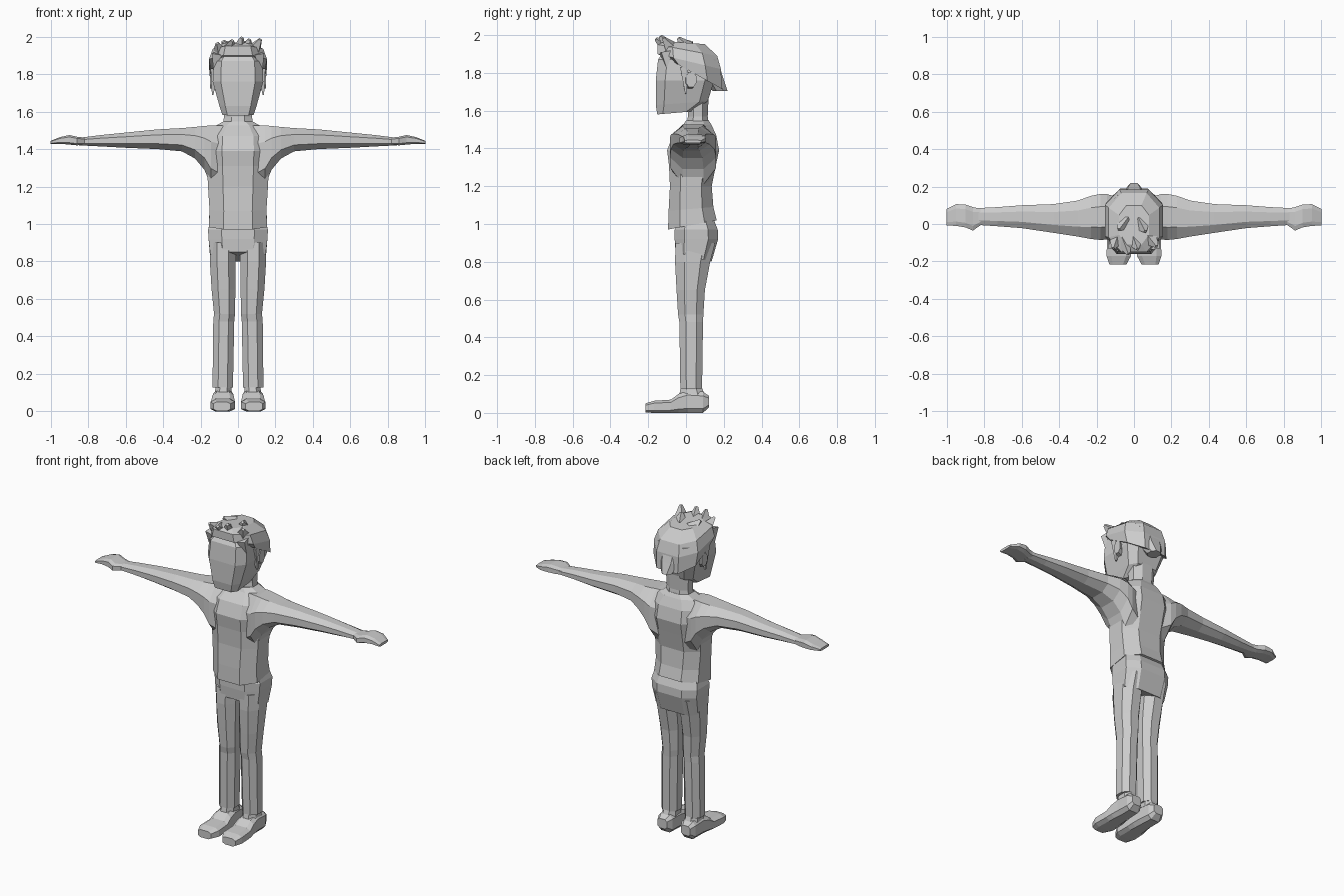
import bpy, bmesh
from mathutils import Vector


def make(name, bm):
    bmesh.ops.recalc_face_normals(bm, faces=bm.faces)
    me = bpy.data.meshes.new(name)
    bm.to_mesh(me)
    bm.free()
    ob = bpy.data.objects.new(name, me)
    bpy.context.collection.objects.link(ob)
    return ob


def loft(name, axis, rows, k=0.45, s=1):
    """Eight-sided loft along an axis. Row: position, min/max of the two other axes, optional tilt."""
    corners = [(1, k), (k, 1), (-k, 1), (-1, k), (-1, -k), (-k, -1), (k, -1), (1, -k)]
    bm = bmesh.new()
    rings = []
    for p, a0, a1, b0, b1, *tilt in rows:
        ring = []
        for u, v in corners:
            a = (a0 + a1) / 2 + u * (a1 - a0) / 2
            b = (b0 + b1) / 2 + v * (b1 - b0) / 2
            q = p + (tilt[0] * v if tilt else 0)
            x, y, z = {'x': (q, a, b), 'y': (a, q, b), 'z': (a, b, q)}[axis]
            ring.append(bm.verts.new((s * x, y, z)))
        rings.append(ring)
    for r0, r1 in zip(rings, rings[1:]):
        for i in range(8):
            j = (i + 1) % 8
            bm.faces.new((r0[i], r0[j], r1[j], r1[i]))
    bm.faces.new(rings[0])
    bm.faces.new(rings[-1])
    return make(name, bm)


def tuft(name, base, tip, r):
    """Four-sided pointed lock of hair."""
    d = Vector(tip) - Vector(base)
    bm = bmesh.new()
    bmesh.ops.create_cone(bm, cap_ends=True, segments=4, radius1=r, radius2=r * 0.2, depth=d.length)
    bmesh.ops.translate(bm, verts=bm.verts, vec=(0, 0, d.length / 2))
    bmesh.ops.transform(bm, verts=bm.verts, matrix=d.to_track_quat('Z', 'Y').to_matrix().to_4x4())
    bmesh.ops.translate(bm, verts=bm.verts, vec=base)
    return make(name, bm)


def union(target, others):
    bpy.context.view_layer.objects.active = target
    for o in others:
        m = target.modifiers.new("union", 'BOOLEAN')
        m.operation, m.solver, m.object = 'UNION', 'EXACT', o
        bpy.ops.object.modifier_apply(modifier=m.name)
        bpy.data.objects.remove(o)


# shirt: body with both sleeves flowing into the shoulders
shirt = loft("shirt", 'z', [
    (0.995, -.155, .155, -.095, .163, .024),
    (1.08, -.152, .152, -.092, .145, .01),
    (1.20, -.16, .16, -.085, .136),
    (1.31, -.165, .165, -.09, .158),
    (1.39, -.17, .17, -.10, .175),
    (1.47, -.165, .165, -.07, .16),
    (1.525, -.12, .12, -.015, .135),
    (1.548, -.075, .075, .0, .12)], k=0.5)
arm_rows = [
    (.08, -.06, .14, 1.16, 1.525),
    (.145, -.083, .16, 1.21, 1.527),
    (.18, -.085, .16, 1.29, 1.523),
    (.23, -.08, .15, 1.35, 1.518),
    (.30, -.067, .125, 1.388, 1.512),
    (.43, -.047, .106, 1.40, 1.505),
    (.60, -.022, .10, 1.407, 1.488),
    (.73, -.012, .09, 1.414, 1.475),
    (.85, -.004, .084, 1.42, 1.46)]
union(shirt, [loft("sleeve", 'x', arm_rows, s=s) for s in (1, -1)])

# hands: flat mitts
hand_rows = [
    (.81, .0, .08, 1.423, 1.46),
    (.86, -.035, .09, 1.42, 1.466),
    (.90, -.018, .104, 1.424, 1.475),
    (.95, -.01, .106, 1.428, 1.464),
    (1.0, -.008, .08, 1.428, 1.444)]
for s, side in ((1, "left"), (-1, "right")):
    loft(side + "_hand", 'x', hand_rows, k=0.6, s=s)

# trousers: hips and two legs
trousers = loft("trousers", 'z', [
    (.825, -.148, .148, -.055, .135, -.025),
    (.92, -.157, .157, -.06, .17),
    (.97, -.16, .16, -.06, .168),
    (1.01, -.148, .148, -.045, .148, .01)], k=0.55)
leg_rows = [
    (.128, .027, .136, -.03, .085),
    (.48, .02, .132, -.035, .09),
    (.52, .016, .128, -.042, .092),
    (.65, .014, .141, -.05, .10),
    (.80, .012, .15, -.058, .128),
    (.90, .012, .15, -.055, .155)]
union(trousers, [loft("leg", 'z', leg_rows, s=s) for s in (1, -1)])

# shoes: ankle plus sole tapering to the toe
shoe_rows = [
    (.122, .05, .115, .03, .09),
    (.09, .032, .13, .0, .112),
    (.01, .026, .132, .0, .118),
    (-.04, .022, .138, .0, .10),
    (-.08, .018, .143, .0, .07),
    (-.17, .016, .147, .0, .064),
    (-.215, .04, .132, .002, .05)]
ankle_rows = [
    (.07, .03, .13, -.04, .11),
    (.125, .035, .12, -.03, .088),
    (.16, .04, .12, -.02, .075)]
for s, side in ((1, "left"), (-1, "right")):
    shoe = loft(side + "_shoe", 'y', shoe_rows, k=0.6, s=s)
    union(shoe, [loft("ankle", 'z', ankle_rows, s=s)])

# head and neck
head = loft("head", 'z', [
    (1.588, -.083, .083, -.152, .03, .008),
    (1.64, -.10, .10, -.16, .115, .01),
    (1.76, -.135, .135, -.16, .15),
    (1.87, -.13, .13, -.148, .155),
    (1.93, -.08, .08, -.11, .11)], k=0.68)
union(head, [loft("neck", 'z', [
    (1.50, -.085, .085, .0, .125),
    (1.57, -.075, .075, .01, .115),
    (1.68, -.08, .08, .01, .12)])])

# ears
for s, side in ((1, "left"), (-1, "right")):
    loft(side + "_ear", 'x', [
        (.10, -.01, .04, 1.71, 1.79), (.15, .0, .055, 1.725, 1.805)], s=s)

# hair cap, lower at the back, with a flick at the nape
hair = loft("hair", 'z', [
    (1.80, -.148, .148, -.115, .19, -.085),
    (1.86, -.155, .155, -.15, .185, -.04),
    (1.92, -.135, .135, -.15, .165, -.03),
    (1.96, -.08, .08, -.11, .10, -.008)], k=0.5)
union(hair, [loft("nape", 'z', [
    (1.705, -.035, .035, .14, .22),
    (1.77, -.07, .07, .09, .198),
    (1.86, -.08, .08, .05, .17)])])

# loose locks at the front, temples and crown
locks = [
    ((.0, -.08, 1.92), (.02, -.135, 1.995), .05),
    ((-.06, -.08, 1.92), (-.03, -.16, 1.98), .05),
    ((.08, -.07, 1.92), (.12, -.12, 1.985), .05),
    ((-.09, -.07, 1.91), (-.11, -.13, 1.965), .05),
    ((.04, .0, 1.93), (.06, -.04, 1.985), .05),
    ((-.05, .01, 1.93), (-.08, -.03, 1.975), .05),
    ((.125, -.01, 1.83), (.135, .0, 1.69), .03),
    ((-.125, -.01, 1.83), (-.135, .0, 1.69), .03),
    ((.11, -.11, 1.91), (.125, -.09, 1.80), .035),
    ((-.11, -.11, 1.91), (-.125, -.09, 1.80), .035)]
for i, (base, tip, r) in enumerate(locks):
    tuft(f"hair_lock_{i + 1}", base, tip, r)
